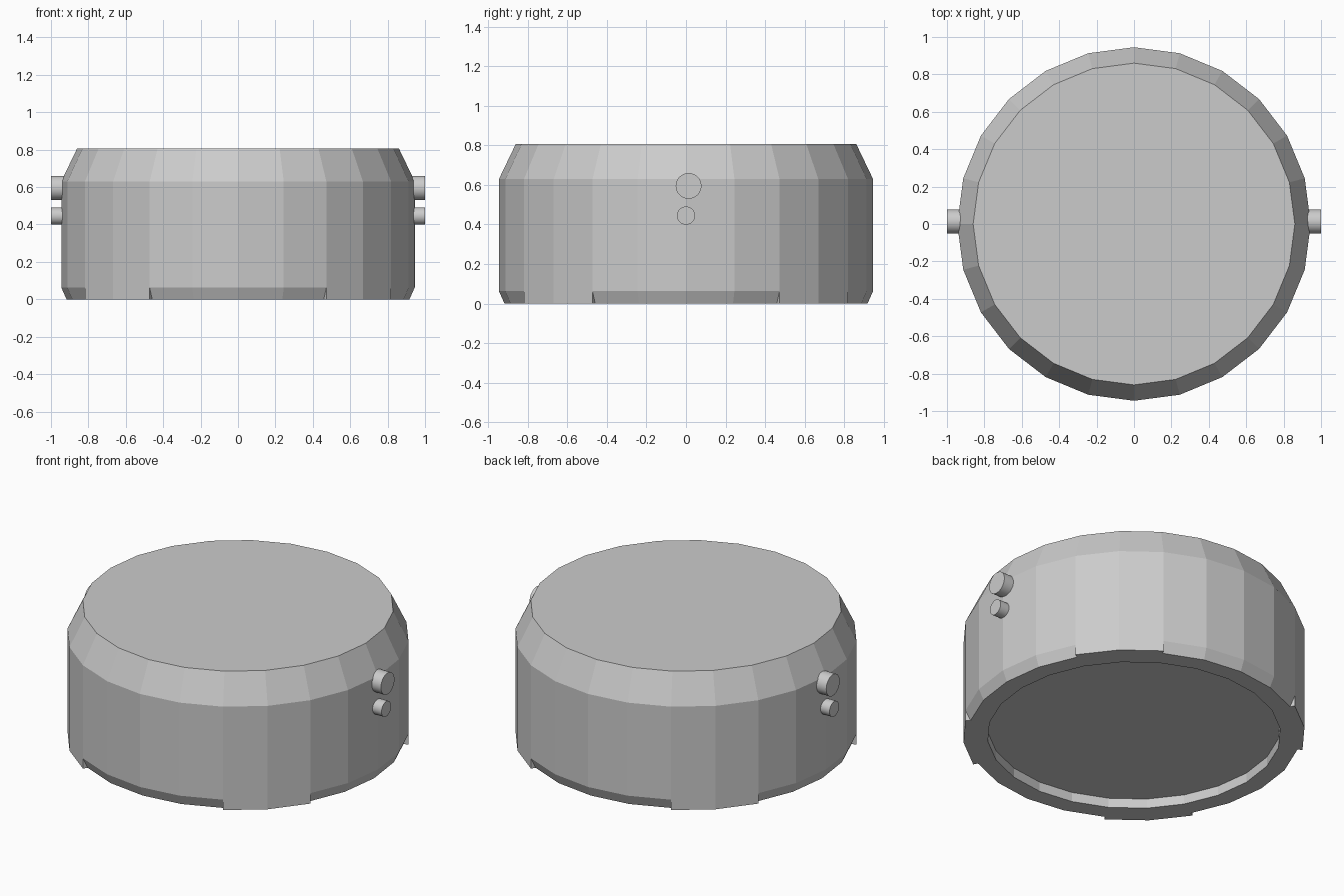
import bpy, bmesh
from math import sin, cos, pi

if "Cube" in bpy.data.objects:
    bpy.data.objects.remove(bpy.data.objects["Cube"])

SIDES = 24
RIM, LOW, INNER, TOP = 0.945, 0.917, 0.81, 0.86
H, SHOULDER, CHAMFER, RECESS = 0.807, 0.63, 0.063, 0.058


def point(r, z, i):
    a = 2 * pi * i / SIDES
    return (r * cos(a), r * sin(a), z)


def is_foot(i):
    # two facets on every diagonal keep their full width down to the ground
    return i % 6 in (2, 3)


# Drum body: faceted lathe with chamfered top, notched lower edge, recessed base
bm = bmesh.new()


def face(points):
    bm.faces.new([bm.verts.new(p) for p in points])


for i in range(SIDES):
    foot = [(RIM, 0)] if is_foot(i) else []
    profile = [(TOP, H), (RIM, SHOULDER), (RIM, CHAMFER)] + foot + \
              [(LOW, 0), (INNER, 0), (INNER, RECESS)]
    for (r0, z0), (r1, z1) in zip(profile, profile[1:]):
        face([point(r0, z0, i), point(r1, z1, i),
              point(r1, z1, i + 1), point(r0, z0, i + 1)])
    # end wall between foot and chamfer
    if is_foot(i) != is_foot(i - 1):
        face([point(RIM, CHAMFER, i), point(RIM, 0, i), point(LOW, 0, i)])

# top lid and recess floor
for r, z in ((TOP, H), (INNER, RECESS)):
    face([point(r, z, i) for i in range(SIDES)])

bmesh.ops.remove_doubles(bm, verts=bm.verts[:], dist=1e-4)
bmesh.ops.recalc_face_normals(bm, faces=bm.faces[:])
mesh = bpy.data.meshes.new("drum_body")
bm.to_mesh(mesh)
bm.free()
bpy.context.collection.objects.link(bpy.data.objects.new("drum_body", mesh))


# Side pegs: a large one over a small one on both sides
def peg(name, side, y, z, radius):
    inner, outer = 0.90, 1.0
    bpy.ops.mesh.primitive_cylinder_add(
        vertices=32, radius=radius, depth=outer - inner,
        location=(side * (inner + outer) / 2, y, z), rotation=(0, pi / 2, 0))
    bpy.context.object.name = name
    bpy.ops.object.shade_smooth_by_angle()


for side, label in ((-1, "left"), (1, "right")):
    peg("upper_peg_" + label, side, 0.013, 0.595, 0.065)
    peg("lower_peg_" + label, side, 0.0, 0.445, 0.046)
